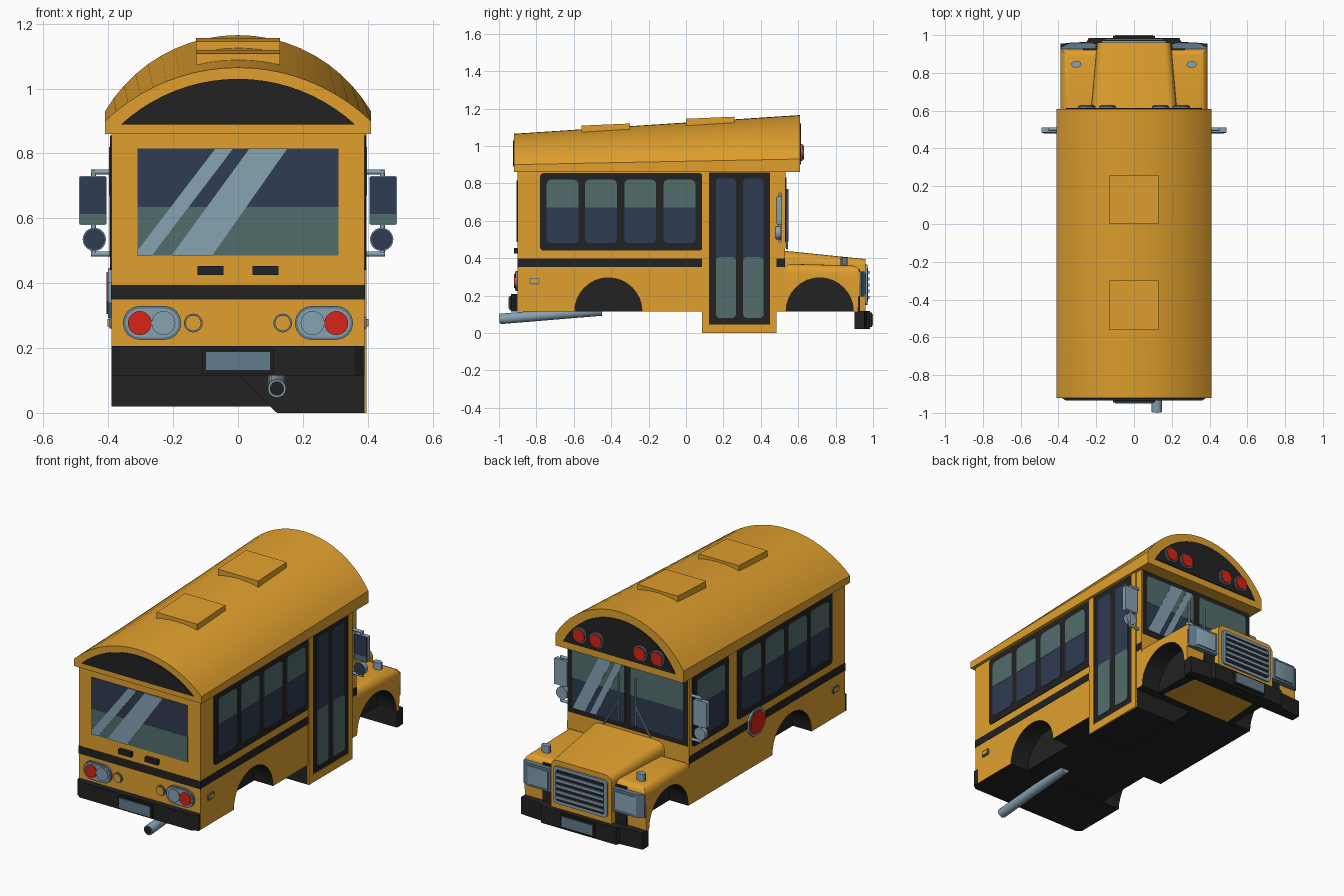
import bpy, bmesh, math
from mathutils import Vector

if "Cube" in bpy.data.objects:
    bpy.data.objects.remove(bpy.data.objects["Cube"])

def mat(name, c):
    m = bpy.data.materials.new(name)
    m.diffuse_color = (*c, 1)
    m.use_nodes = True
    m.node_tree.nodes["Principled BSDF"].inputs["Base Color"].default_value = m.diffuse_color
    return m

YELLOW = mat("bus yellow", (0.75, 0.352, 0.027))
BLACK = mat("black", (0.016, 0.016, 0.016))
NAVY = mat("navy glass", (0.028, 0.045, 0.085))
TEAL = mat("teal glass", (0.085, 0.155, 0.15))
STEEL = mat("light steel", (0.24, 0.36, 0.45))
SLATE = mat("slate trim", (0.12, 0.2, 0.27))
RED = mat("lamp red", (0.68, 0.018, 0.008))

def finish(bm, name, *mats):
    bmesh.ops.recalc_face_normals(bm, faces=bm.faces[:])
    me = bpy.data.meshes.new(name)
    bm.to_mesh(me)
    bm.free()
    for m in mats:
        me.materials.append(m)
    ob = bpy.data.objects.new(name, me)
    bpy.context.collection.objects.link(ob)
    return ob

def prism(name, pts, axis, a, b, m):
    """Polygon extruded along one axis from a to b."""
    put = {'x': lambda u, v, w: (w, u, v), 'y': lambda u, v, w: (u, w, v),
           'z': lambda u, v, w: (u, v, w)}[axis]
    bm = bmesh.new()
    lo = [bm.verts.new(put(u, v, a)) for u, v in pts]
    hi = [bm.verts.new(put(u, v, b)) for u, v in pts]
    bm.faces.new(lo)
    bm.faces.new(hi)
    for i in range(len(pts)):
        j = (i + 1) % len(pts)
        bm.faces.new((lo[i], lo[j], hi[j], hi[i]))
    return finish(bm, name, m)

def rect(u0, v0, u1, v1, rb=0, rt=None):
    """Rectangle with rounded bottom (rb) and top (rt) corners."""
    rt = rb if rt is None else rt
    pts = []
    for cu, cv, r, a0 in ((u1, v0, rb, -90), (u1, v1, rt, 0), (u0, v1, rt, 90), (u0, v0, rb, 180)):
        if r == 0:
            pts.append((cu, cv))
            continue
        ou = cu - r if cu == u1 else cu + r
        ov = cv - r if cv == v1 else cv + r
        for k in range(5):
            t = math.radians(a0 + 22.5 * k)
            pts.append((ou + r * math.cos(t), ov + r * math.sin(t)))
    return pts

def disc(u, v, r, n=20, off=0):
    return [(u + r * math.cos(2 * math.pi * (k + off) / n), v + r * math.sin(2 * math.pi * (k + off) / n))
            for k in range(n)]

def arc(half, z0, top, n=20):
    rise = top - z0
    R = (half * half + rise * rise) / (2 * rise)
    A = math.asin(half / R)
    return [(R * math.sin(A - 2 * A * k / n), top - R + R * math.cos(A - 2 * A * k / n)) for k in range(n + 1)]

def tube(name, p, q, r, m, n=14):
    p, q = Vector(p), Vector(q)
    bm = bmesh.new()
    bmesh.ops.create_cone(bm, cap_ends=True, segments=n, radius1=r, radius2=r, depth=(q - p).length)
    rot = (q - p).to_track_quat('Z', 'Y').to_matrix()
    for v in bm.verts:
        v.co = rot @ v.co + (p + q) / 2
    return finish(bm, name, m)

def arch(c, r=0.18, n=16):
    return [(c - r * math.cos(math.pi * k / n), 0.115 + r * math.sin(math.pi * k / n)) for k in range(n + 1)]

def black_below(ob):
    ob.data.materials.append(BLACK)
    for f in ob.data.polygons:
        if f.normal.z < -0.05:
            f.material_index = 1

# Body shell with rear wheel arches, black underside
black_below(prism("body", [(-0.9, 0.115)] + arch(-0.415) + [(0.53, 0.115), (0.53, 0.87), (-0.9, 0.87)],
                  'x', -0.39, 0.39, YELLOW))
prism("chassis", rect(-0.89, 0.116, 0.93, 0.34), 'x', -0.27, 0.27, BLACK)

# Front fenders with wheel arches and rounded outer tops
fender = prism("fenders", [(0.52, 0.115)] + arch(0.715) + [(0.92, 0.115), (0.93, 0.36), (0.52, 0.37)],
               'x', -0.39, 0.39, YELLOW)
black_below(fender)
bm = bmesh.new()
bm.from_mesh(fender.data)
edges = [e for e in bm.edges if all(v.co.z > 0.34 and abs(v.co.x) > 0.38 for v in e.verts)]
bmesh.ops.bevel(bm, geom=edges, offset=0.045, segments=5, profile=0.5, affect='EDGES')
bm.to_mesh(fender.data)
bm.free()

def loft(name, ends, m):
    bm = bmesh.new()
    rings = [[bm.verts.new((x, y, z)) for x, z in pts] for y, pts in ends]
    n = len(rings[0])
    for i in range(n):
        j = (i + 1) % n
        bm.faces.new((rings[0][i], rings[0][j], rings[1][j], rings[1][i]))
    bm.faces.new(rings[0])
    bm.faces.new(rings[1])
    return finish(bm, name, m)

# Hood and arched, rising roof
loft("hood", [(0.52, rect(-0.235, 0.115, 0.235, 0.44, 0.005, 0.05)),
              (0.96, rect(-0.195, 0.115, 0.195, 0.395, 0.005, 0.04))], YELLOW)
loft("roof", [(-0.92, [(-0.41, 0.86), (0.41, 0.86)] + arc(0.41, 0.9, 1.065)),
              (0.61, [(-0.41, 0.86), (0.41, 0.86)] + arc(0.41, 0.93, 1.165))], YELLOW)
prism("rear_roof_panel", arc(0.36, 0.89, 1.03), 'y', -0.925, -0.919, BLACK)
prism("front_roof_panel", arc(0.36, 0.9, 1.12), 'y', 0.609, 0.615, BLACK)
for i, y in enumerate((-0.56, 0.0)):
    z0, z1 = (1.065 + (t + 0.92) * 0.0654 for t in (y, y + 0.26))
    prism(f"roof_hatch_{i}", [(y, z0 - 0.04), (y + 0.26, z1 - 0.04), (y + 0.26, z1 + 0.014), (y, z0 + 0.02)],
          'x', -0.13, 0.13, YELLOW)
for x in (-0.25, -0.14, 0.14, 0.25):
    prism("warning_lamp_rim", disc(x, 0.965, 0.046), 'y', 0.612, 0.624, SLATE)
    prism("warning_lamp", disc(x, 0.965, 0.038), 'y', 0.612, 0.631, RED)

# Side windows, both sides
for s, side in ((1, "right"), (-1, "left")):
    def plate(name, pts, t, m):
        return prism(f"{name}_{side}", pts, 'x', s * 0.388, s * (0.39 + t), m)
    plate("window_band", rect(-0.78, 0.44, 0.09, 0.855, 0.02), 0.004, BLACK)
    panes = [(c - 0.085, c + 0.085) for c in (-0.66, -0.455, -0.245, -0.035)]
    if s < 0:
        plate("driver_window_frame", rect(0.17, 0.44, 0.5, 0.855, 0.02), 0.004, BLACK)
        panes.append((0.21, 0.465))
    for a, b in panes:
        plate("window_pane", rect(a, 0.48, b, 0.82, 0.025), 0.006, NAVY)
        plate("window_reflection", rect(a, 0.67, b, 0.82, 0, 0.025), 0.0075, TEAL)
    for a, b in ([(-0.9, 0.085), (0.485, 0.53)] if s > 0 else [(-0.9, 0.53)]):
        plate("side_stripe", rect(a, 0.353, b, 0.397), 0.002, BLACK)
    plate("side_marker_rim", rect(-0.838, 0.26, -0.783, 0.295, 0.006), 0.007, SLATE)
    plate("side_marker", rect(-0.832, 0.266, -0.789, 0.289, 0.004), 0.012, YELLOW)

# Entry door with step on the right
step = prism("door_step", [(0, 0.117), (0.12, 0), (0.39, 0), (0.39, 0.117)], 'y', 0.085, 0.485, BLACK)
step.data.materials.append(YELLOW)
for f in step.data.polygons:
    f.material_index = 1 if f.normal.x > 0.9 else 0
for u0, v0, u1, v1 in ((0.085, 0, 0.122, 0.86), (0.449, 0, 0.485, 0.86), (0.122, 0, 0.449, 0.045)):
    prism("door_frame", rect(u0, v0, u1, v1), 'x', 0.386, 0.396, YELLOW)
prism("door", rect(0.12, 0.045, 0.451, 0.858), 'x', 0.386, 0.392, BLACK)
for a, b in ((0.16, 0.266), (0.306, 0.415)):
    prism("door_pane", rect(a, 0.08, b, 0.825, 0.02), 'x', 0.386, 0.394, NAVY)
    prism("door_pane_reflection", rect(a, 0.08, b, 0.405, 0.02), 'x', 0.387, 0.3955, TEAL)

# Stop sign on the left
prism("stop_sign_rim", disc(0, 0, 0.083, 8, 0.5), 'x', -0.401, -0.388, STEEL)
prism("stop_sign_face", disc(0, 0, 0.07, 8, 0.5), 'x', -0.405, -0.39, RED)
for n in ("stop_sign_rim", "stop_sign_face"):
    bpy.data.objects[n].location = (0, -0.08, 0.37)

# Rear window, stripe, hinges
prism("rear_window", rect(-0.31, 0.485, 0.31, 0.815), 'y', -0.903, -0.895, NAVY)
prism("rear_window_reflection", rect(-0.31, 0.485, 0.31, 0.635), 'y', -0.9045, -0.896, TEAL)
prism("rear_glare_thin", [(-0.31, 0.485), (-0.266, 0.485), (-0.015, 0.815), (-0.07, 0.815), (-0.31, 0.5)],
      'y', -0.906, -0.897, STEEL)
prism("rear_glare_wide", [(-0.205, 0.485), (-0.08, 0.485), (0.152, 0.815), (0.035, 0.815)],
      'y', -0.906, -0.897, STEEL)
prism("rear_stripe", rect(-0.392, 0.35, 0.392, 0.395), 'y', -0.902, -0.895, BLACK)

# Rear lamps, front lamps, mirrors, wipers: mirrored left and right
for s in (1, -1):
    def pair(name, pts, a, b, m):
        return prism(name, [(s * u, v) for u, v in pts], 'y', a, b, m)
    pair("rear_hinge", rect(0.045, 0.425, 0.125, 0.453), -0.92, -0.89, BLACK)
    pair("tail_lamp_rim", rect(0.175, 0.225, 0.355, 0.33, 0.0524), -0.912, -0.89, SLATE)
    pair("tail_lamp_base", rect(0.183, 0.233, 0.347, 0.322, 0.0444), -0.914, -0.89, STEEL)
    pair("brake_lamp", disc(0.303, 0.277, 0.037), -0.92, -0.89, RED)
    pair("reverse_lamp", disc(0.23, 0.277, 0.037), -0.92, -0.89, STEEL)
    pair("turn_lamp_rim", disc(0.138, 0.277, 0.029), -0.908, -0.89, SLATE)
    pair("turn_lamp", disc(0.138, 0.277, 0.024), -0.913, -0.89, YELLOW)
    # Headlights wrapped back towards the outside
    def lamp(name, g, d, m):
        pts = [(0.2 + g, 0.9), (0.2 + g, 0.955 + d), (0.35 - g, 0.955 + d), (0.387 - g, 0.935 + d), (0.387 - g, 0.9)]
        return prism(name, [(s * u, v) for u, v in pts], 'z', 0.195 + g, 0.328 - g, m)
    lamp("headlight_rim", 0, 0, SLATE)
    lamp("headlight_lens", 0.014, 0.007, STEEL)
    prism("fender_lamp", [(s * 0.305 + 0.9 * u, 0.845 + 0.6 * v) for u, v in disc(0, 0, 0.03, 12)],
          'z', 0.35, 0.403, STEEL)
    # Windshield
    pair("windshield_frame", rect(0, 0.455, 0.385, 0.858), 0.525, 0.533, BLACK)
    pair("windshield_pane", rect(0.02, 0.485, 0.355, 0.83, 0.015), 0.525, 0.535, NAVY)
    pair("windshield_reflection", rect(0.02, 0.66, 0.355, 0.83, 0, 0.015), 0.528, 0.5365, TEAL)
    tube("wiper_blade", (s * 0.055, 0.541, 0.49), (s * 0.055, 0.541, 0.77), 0.006, STEEL, 8)
    tube("wiper_arm", (s * 0.15, 0.54, 0.45), (s * 0.055, 0.541, 0.6), 0.006, STEEL, 8)
    # Mirrors
    pair("mirror_shell", rect(0.405, 0.58, 0.49, 0.73, 0.006), 0.486, 0.512, STEEL)
    pair("mirror_glass", rect(0.407, 0.614, 0.488, 0.728), 0.483, 0.489, NAVY)
    pair("mirror_glass_low", rect(0.407, 0.582, 0.488, 0.614), 0.483, 0.489, TEAL)
    pair("round_mirror", disc(0.443, 0.535, 0.036), 0.482, 0.508, STEEL)
    pair("round_mirror_glass", disc(0.443, 0.535, 0.033), 0.478, 0.484, NAVY)
    for z in (0.743, 0.49):
        tube("mirror_arm", (s * 0.38, 0.502, z), (s * 0.453, 0.502, z), 0.008, STEEL)
    tube("mirror_post", (s * 0.445, 0.502, 0.488), (s * 0.445, 0.502, 0.747), 0.008, STEEL)

# Windshield glare on one pane
for a, b in ((0.03, 0.07), (0.1, 0.18)):
    prism("front_glare", [(a, 0.83), (b, 0.83), (b + 0.17, 0.487), (a + 0.17, 0.487)], 'y', 0.53, 0.538, STEEL)

# Grille
prism("grille_frame", rect(-0.172, 0.15, 0.172, 0.365, 0.02), 'y', 0.95, 0.971, STEEL)
prism("grille_recess", rect(-0.155, 0.167, 0.155, 0.348, 0.012), 'y', 0.95, 0.973, BLACK)
for i in range(5):
    z = 0.182 + i * 0.033
    prism(f"grille_bar_{i}", rect(-0.155, z, 0.155, z + 0.016), 'y', 0.96, 0.98, STEEL)

# Bumpers and blank plates
prism("front_bumper", [(-0.39, 0.9), (0.39, 0.9), (0.39, 0.955), (0.25, 0.965), (0.24, 0.985),
                       (-0.24, 0.985), (-0.25, 0.965), (-0.39, 0.955)], 'z', 0.02, 0.118, BLACK)
prism("rear_bumper", [(-0.39, -0.88), (-0.39, -0.915), (-0.36, -0.935), (0.36, -0.935),
                      (0.39, -0.915), (0.39, -0.88)], 'z', 0.115, 0.207, BLACK)
for name, z, y0, y1, y2 in (("front", 0.033, 0.98, 0.995, 1.0), ("rear", 0.122, -0.93, -0.945, -0.95)):
    prism(f"{name}_plate_holder", rect(-0.11, z, 0.11, z + 0.075), 'y', y0, y1, BLACK)
    prism(f"{name}_plate", rect(-0.1, z + 0.008, 0.1, z + 0.067), 'y', y0, y2, SLATE)

# Exhaust pipe with dark opening
tube("exhaust_pipe", (0.12, -0.45, 0.12), (0.12, -0.995, 0.075), 0.028, STEEL, 18)
tube("exhaust_opening", (0.12, -0.97, 0.0771), (0.12, -0.9975, 0.0748), 0.022, BLACK, 18)

# Smooth the curved parts, keep edges sharp
for ob in bpy.context.scene.objects:
    ob.select_set(True)
    bpy.context.view_layer.objects.active = ob
bpy.ops.object.shade_smooth_by_angle(angle=math.radians(30))
